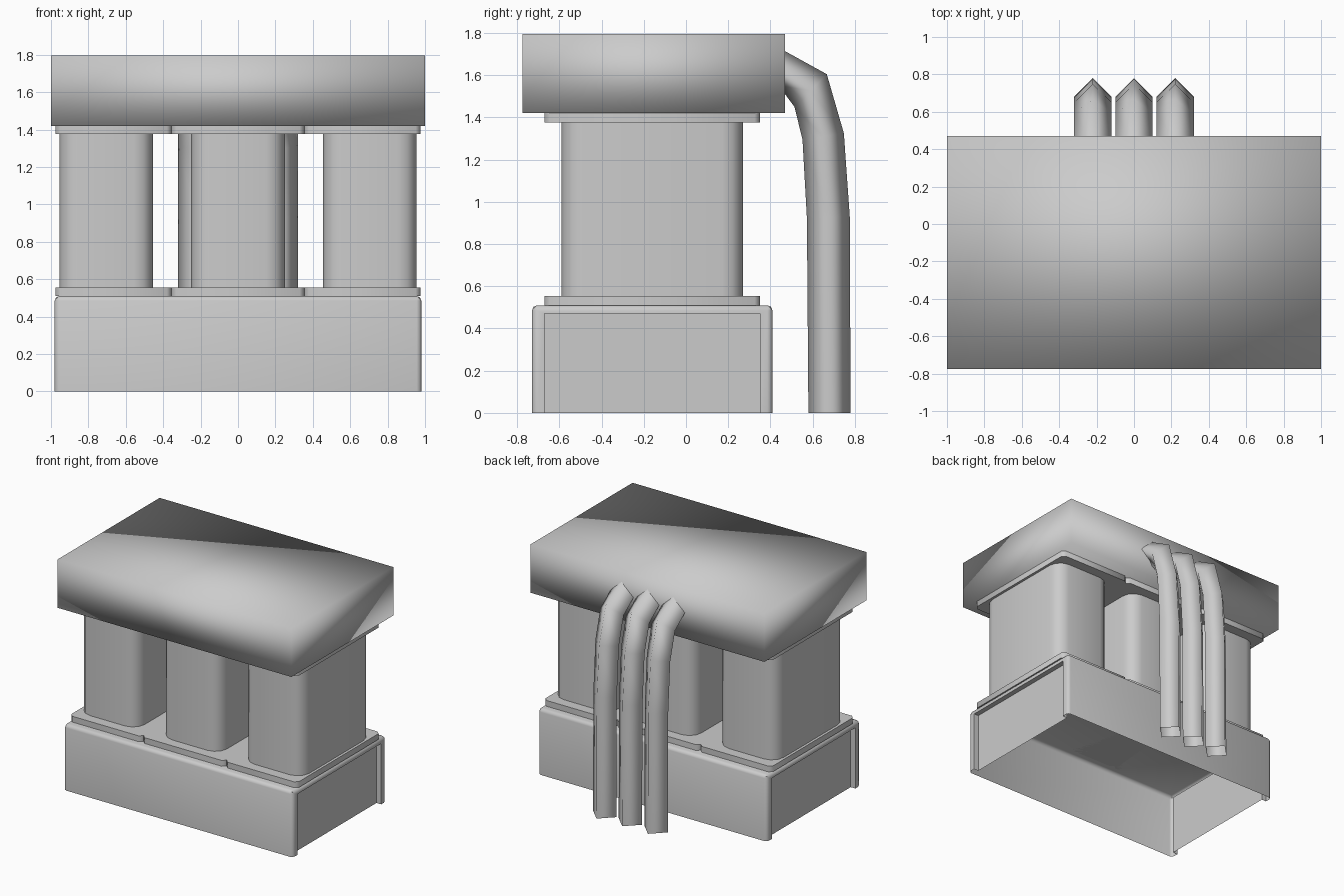
import bpy, bmesh
from mathutils import Vector

if "Cube" in bpy.data.objects:
    bpy.data.objects.remove(bpy.data.objects["Cube"])


def finish(name, bm, angle=None):
    bmesh.ops.recalc_face_normals(bm, faces=bm.faces)
    me = bpy.data.meshes.new(name)
    bm.to_mesh(me)
    bm.free()
    ob = bpy.data.objects.new(name, me)
    bpy.context.collection.objects.link(ob)
    bpy.ops.object.select_all(action='DESELECT')
    ob.select_set(True)
    bpy.context.view_layer.objects.active = ob
    if angle is None:
        bpy.ops.object.shade_smooth()
    else:
        bpy.ops.object.shade_smooth_by_angle(angle=angle)
    return ob


def box_bm(x0, x1, y0, y1, z0, z1):
    bm = bmesh.new()
    bmesh.ops.create_cube(bm, size=1)
    for v in bm.verts:
        v.co = Vector((x1 if v.co.x > 0 else x0, y1 if v.co.y > 0 else y0, z1 if v.co.z > 0 else z0))
    return bm


def bevel_upright(bm, width, segs):
    edges = [e for e in bm.edges if abs(e.verts[0].co.z - e.verts[1].co.z) > 0.01]
    bmesh.ops.bevel(bm, geom=edges, offset=width, segments=segs, profile=0.5, affect='EDGES')


# Base: open-bottomed shell with recessed end panels
bx, by0, by1, bz = 0.98, -0.73, 0.41, 0.51
bm = box_bm(-bx, bx, by0, by1, 0, bz)
bm.faces.ensure_lookup_table()
floor = [f for f in bm.faces if f.calc_center_median().z < 0.01]
bmesh.ops.delete(bm, geom=floor, context='FACES')
shell_edges = [e for e in bm.edges if max(v.co.z for v in e.verts) > 0.1]
bmesh.ops.bevel(bm, geom=shell_edges, offset=0.025, segments=2, profile=0.5, affect='EDGES')
ends = [max(bm.faces, key=lambda f: s * f.calc_center_median().x) for s in (-1, 1)]
bmesh.ops.delete(bm, geom=ends, context='FACES_ONLY')
for s in (-1, 1):
    rim = [(by0 + 0.025, 0), (by0 + 0.025, bz - 0.025), (by1 - 0.025, bz - 0.025), (by1 - 0.025, 0)]
    hole = [(by0 + 0.06, 0), (by0 + 0.06, 0.47), (by1 - 0.06, 0.47), (by1 - 0.06, 0)]
    loops = [[bm.verts.new((s * x, y, z)) for y, z in pts]
             for x, pts in ((bx, rim), (bx, hole), (bx - 0.04, hole))]
    for a, b in zip(loops, loops[1:]):
        for i in range(3):
            bm.faces.new((a[i], a[i + 1], b[i + 1], b[i]))
    bm.faces.new(loops[-1])
bmesh.ops.remove_doubles(bm, verts=bm.verts, dist=0.0005)
finish("base", bm, 0.8)

# Three columns, each with a lower and an upper plate
for label, cx, x0, x1 in (("left", -0.705, -0.975, -0.355),
                          ("middle", 0, -0.355, 0.355),
                          ("right", 0.705, 0.355, 0.975)):
    bm = box_bm(cx - 0.25, cx + 0.25, -0.59, 0.27, 0.55, 1.38)
    bevel_upright(bm, 0.1, 3)
    finish(label + "_column", bm, 0.8)
    for part, z in (("lower", 0.51), ("upper", 1.375)):
        bm = box_bm(x0, x1, -0.67, 0.35, z, z + 0.045)
        bevel_upright(bm, 0.025, 1)
        finish(f"{label}_{part}_plate", bm, 0.9)

# Heavy top slab, softly shaded
finish("top_slab", box_bm(-1, 1, -0.775, 0.47, 1.42, 1.795))

# Three diamond-section pipes curving out of the slab: outer and inner (y, z) per ring
rings = [((0.78, 0), (0.58, 0)), ((0.776, 0.93), (0.573, 0.92)),
         ((0.748, 1.325), (0.552, 1.295)), ((0.667, 1.605), (0.514, 1.45)),
         ((0.44, 1.73), (0.44, 1.55))]
for label, cx in (("left", -0.22), ("middle", 0), ("right", 0.22)):
    bm = bmesh.new()
    prev = None
    for (yo, zo), (yi, zi) in rings:
        ym, zm = (yo + yi) / 2, (zo + zi) / 2
        ring = [bm.verts.new(p) for p in ((cx, yo, zo), (cx + 0.1, ym, zm), (cx, yi, zi), (cx - 0.1, ym, zm))]
        if prev:
            for i in range(4):
                j = (i + 1) % 4
                bm.faces.new((prev[i], prev[j], ring[j], ring[i]))
        prev = ring
    finish(label + "_pipe", bm)
